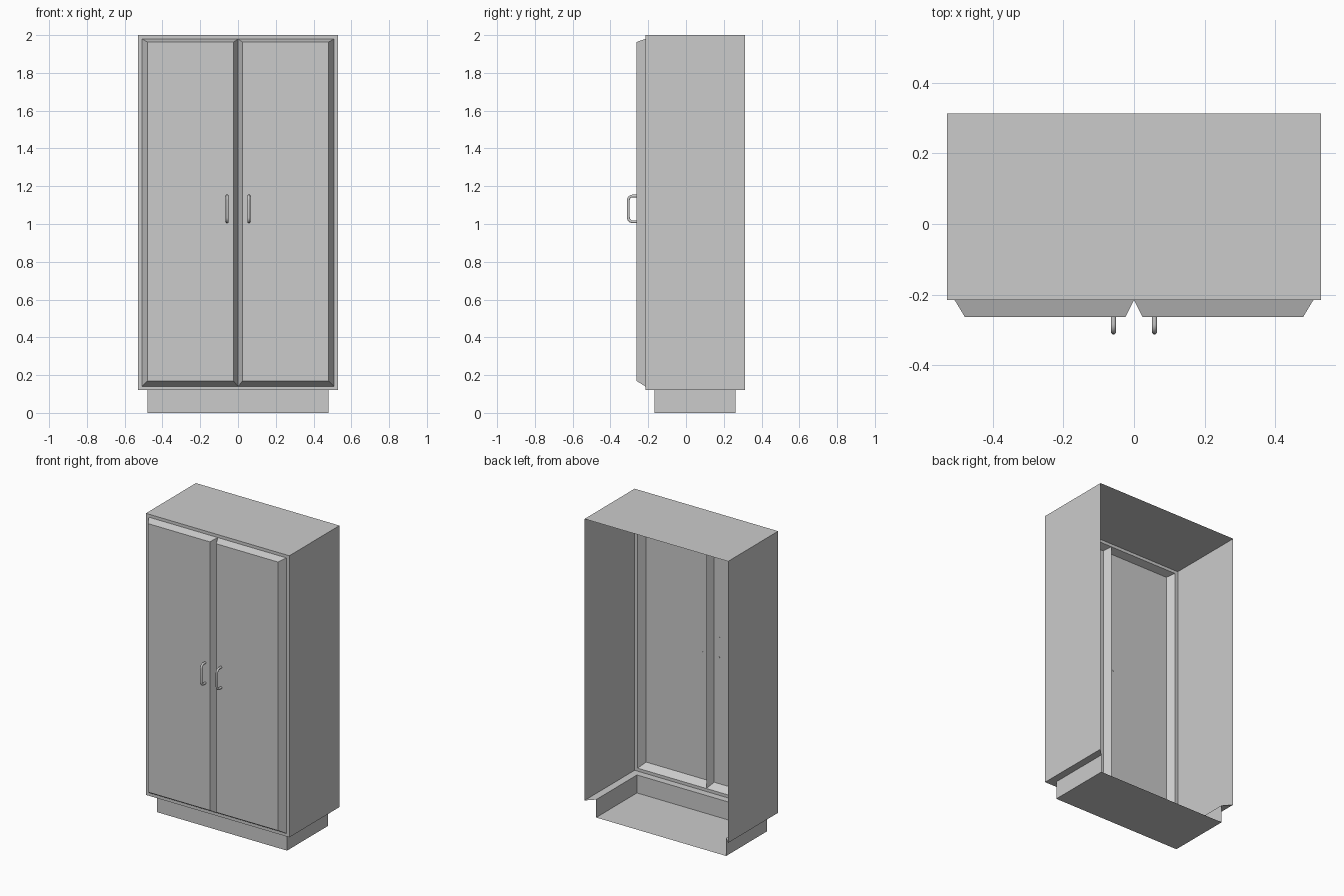
import bpy, bmesh, math

if "Cube" in bpy.data.objects:
    bpy.data.objects.remove(bpy.data.objects["Cube"])


def material(name, value):
    m = bpy.data.materials.new(name)
    m.diffuse_color = (value, value, value, 1)
    m.use_nodes = True
    m.node_tree.nodes["Principled BSDF"].inputs["Base Color"].default_value = m.diffuse_color
    return m


grey = material("cabinet_grey", 0.6)
steel = material("handle_grey", 0.6)


def make(name, faces, mat):
    """Build an object from a list of corner-loops, welding shared corners."""
    bm = bmesh.new()
    for loop in faces:
        bm.faces.new([bm.verts.new(p) for p in loop])
    bmesh.ops.remove_doubles(bm, verts=bm.verts, dist=1e-5)
    me = bpy.data.meshes.new(name)
    bm.to_mesh(me)
    bm.free()
    me.materials.append(mat)
    ob = bpy.data.objects.new(name, me)
    bpy.context.collection.objects.link(ob)
    return ob


def rect_xz(x0, x1, z0, z1, y):
    return [(x0, y, z0), (x1, y, z0), (x1, y, z1), (x0, y, z1)]


def rect_xy(x0, x1, y0, y1, z):
    return [(x0, y0, z), (x1, y0, z), (x1, y1, z), (x0, y1, z)]


def bridge(a, b, skip=()):
    """Quads between two matching four-corner loops (a is the outer one)."""
    return [[a[i], a[(i + 1) % 4], b[(i + 1) % 4], b[i]]
            for i in range(4) if i not in skip]


W, FRONT, BACK, Z0, Z1 = 0.53, -0.215, 0.313, 0.12, 2.0
DW, DZ0, DZ1, DOOR_Y = 0.508, 0.14, 1.98, -0.263

# Open-backed carcass: sides, top and front frame around the doors
top = rect_xy(-W, W, FRONT, BACK, Z1)
bottom = rect_xy(-W, W, FRONT, BACK, Z0)
sides = bridge(bottom, top, skip=(0, 2))
frame = bridge(rect_xz(-W, W, Z0, Z1, FRONT), rect_xz(-DW, DW, DZ0, DZ1, FRONT))
make("carcass", [top] + sides + frame, grey)

# Hollow plinth with its overhang ledge, also open at the back
rim = rect_xy(-0.48, 0.48, -0.168, 0.262, Z0)
foot = rect_xy(-0.48, 0.48, -0.168, 0.262, 0)
make("plinth", bridge(rim, bottom, skip=(2,)) + bridge(foot, rim, skip=(2,))
     + [foot[::-1]], grey)

# Handle path: a squared loop with rounded corners, in the y-z plane
R, HY, HZ0, HZ1 = 0.022, -0.305, 1.012, 1.148
path = [(DOOR_Y + 0.001, HZ0)]
for cz, start in ((HZ0 + R, -90), (HZ1 - R, -180)):
    for i in range(7):
        a = math.radians(start - 15 * i)
        path.append((HY + R + R * math.cos(a), cz + R * math.sin(a)))
path.append((DOOR_Y + 0.001, HZ1))

for side, label in ((-1, "left"), (1, "right")):
    # Door: hollow panel with sloping edges
    x0, x1 = sorted((0, side * DW))
    i0, i1 = sorted((side * 0.024, side * 0.479))
    base = rect_xz(x0, x1, DZ0, DZ1, FRONT)
    face = rect_xz(i0, i1, 0.17, 1.963, DOOR_Y)
    make(label + "_door", bridge(base, face) + [face], grey)

    # Handle: round tube swept along the path
    cu = bpy.data.curves.new(label + "_handle", 'CURVE')
    cu.dimensions = '3D'
    cu.bevel_depth = 0.0075
    cu.bevel_resolution = 3
    cu.use_fill_caps = True
    sp = cu.splines.new('POLY')
    sp.points.add(len(path) - 1)
    for p, (y, z) in zip(sp.points, path):
        p.co = (side * 0.058, y, z, 1)
    ob = bpy.data.objects.new(label + "_handle", cu)
    bpy.context.collection.objects.link(ob)
    bpy.ops.object.select_all(action='DESELECT')
    ob.select_set(True)
    bpy.context.view_layer.objects.active = ob
    bpy.ops.object.convert(target='MESH')
    ob = bpy.context.object
    ob.data.materials.clear()
    ob.data.materials.append(steel)
    bpy.ops.object.shade_smooth_by_angle(angle=math.radians(40))
